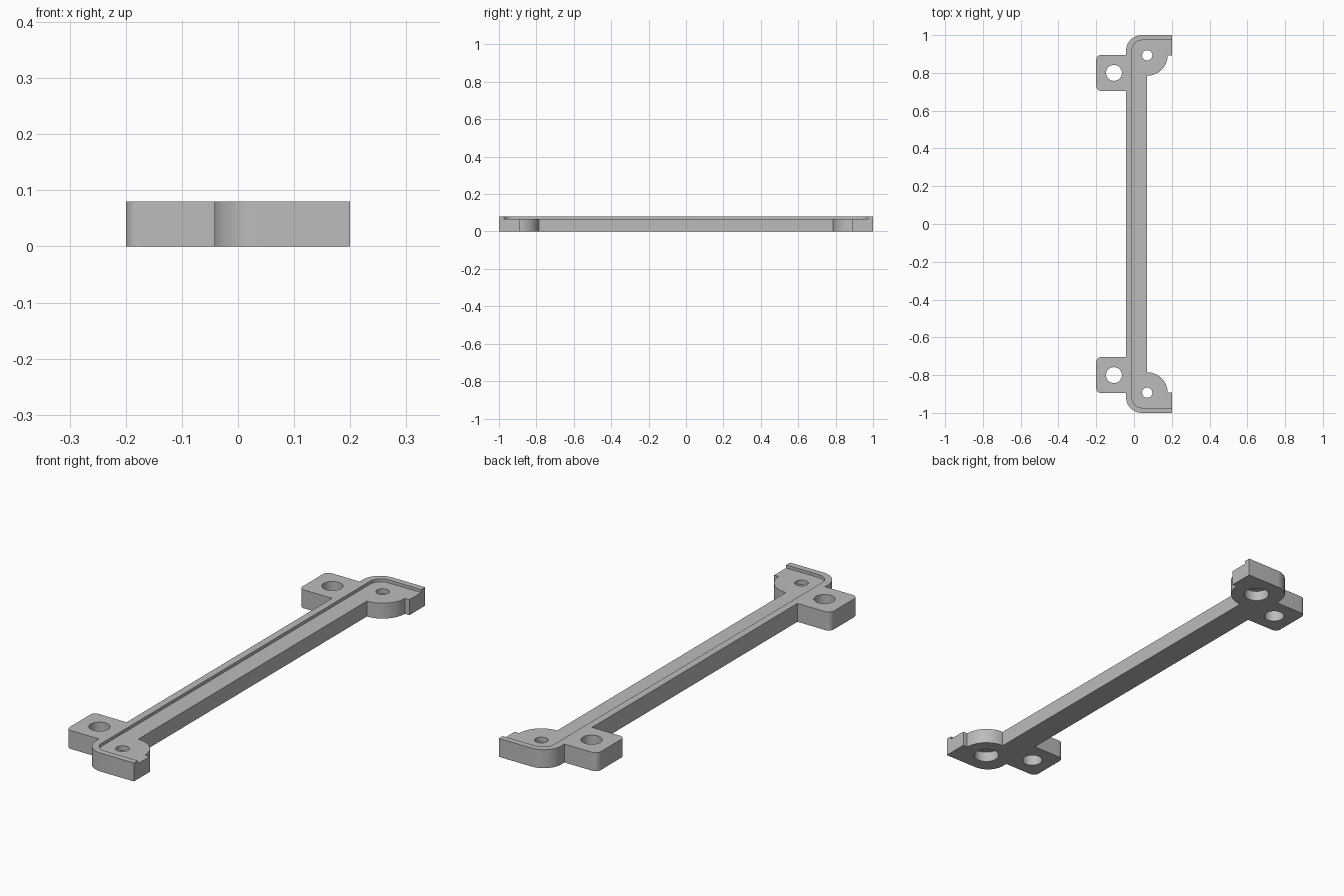
import bpy
import bmesh
from math import cos, sin, radians

if "Cube" in bpy.data.objects:
    bpy.data.objects.remove(bpy.data.objects["Cube"], do_unlink=True)

HEIGHT, LEDGE, BORE_TOP = 0.08, 0.067, 0.045

grey = bpy.data.materials.new("plain_grey")
grey.use_nodes = True
grey.diffuse_color = (0.5, 0.5, 0.5, 1)
grey.node_tree.nodes["Principled BSDF"].inputs["Base Color"].default_value = (0.5, 0.5, 0.5, 1)


def arc(cx, cy, r, start, end, steps=14):
    angles = [radians(start + (end - start) * i / steps) for i in range(steps + 1)]
    return [(cx + r * cos(a), cy + r * sin(a)) for a in angles]


def mirrored(half):
    """Close a half outline with its reflection in the x axis."""
    return half + [(x, -y) for x, y in reversed(half)]


def prism(name, outline, z0, z1):
    bm = bmesh.new()
    face = bm.faces.new([bm.verts.new((x, y, z0)) for x, y in outline])
    moved = bmesh.ops.extrude_face_region(bm, geom=[face])["geom"]
    verts = [v for v in moved if isinstance(v, bmesh.types.BMVert)]
    bmesh.ops.translate(bm, verts=verts, vec=(0, 0, z1 - z0))
    bmesh.ops.recalc_face_normals(bm, faces=bm.faces)
    mesh = bpy.data.meshes.new(name)
    bm.to_mesh(mesh)
    bm.free()
    mesh.materials.append(grey)
    obj = bpy.data.objects.new(name, mesh)
    bpy.context.collection.objects.link(obj)
    return obj


def cut(target, cutter):
    cutter.hide_render = True
    mod = target.modifiers.new("cut", 'BOOLEAN')
    mod.operation = 'DIFFERENCE'
    mod.solver = 'EXACT'
    mod.object = cutter
    bpy.context.view_layer.objects.active = target
    bpy.ops.object.modifier_apply(modifier=mod.name)
    bpy.data.objects.remove(cutter, do_unlink=True)


# Bar with rounded corner pads and square side tabs
half = (arc(0.07, 0.893, 0.108, -90, -2)
        + [(0.178, 0.891), (0.2, 0.891), (0.2, 1.0)]
        + arc(0.041, 0.917, 0.083, 90, 180)
        + [(-0.042, 0.895)]
        + arc(-0.175, 0.87, 0.025, 90, 180, 8)
        + arc(-0.175, 0.73, 0.025, 180, 270, 8)
        + [(-0.042, 0.705)])
# Straight inner edge of the bar joins the two pads
bracket = prism("mounting_bracket", mirrored(half), 0, HEIGHT)

# Recessed ledge inside the raised rim
recess = [(0.3, 0.973)] + arc(0.042, 0.921, 0.052, 90, 180)
cut(bracket, prism("ledge_cutter", mirrored(recess), LEDGE, 0.2))

# Tab holes, pad screw holes and their counterbores from below
for side in (-1, 1):
    for x, y, r, z1 in ((-0.106, 0.8, 0.042, 0.2),
                        (0.07, 0.893, 0.027, 0.2),
                        (0.07, 0.893, 0.052, BORE_TOP)):
        circle = arc(x, side * y, r, 0, 360, 40)[:-1]
        cut(bracket, prism("hole_cutter", circle, -0.1, z1))

bpy.ops.object.select_all(action='DESELECT')
bracket.select_set(True)
bpy.context.view_layer.objects.active = bracket
bpy.ops.object.shade_smooth_by_angle(angle=radians(30))
